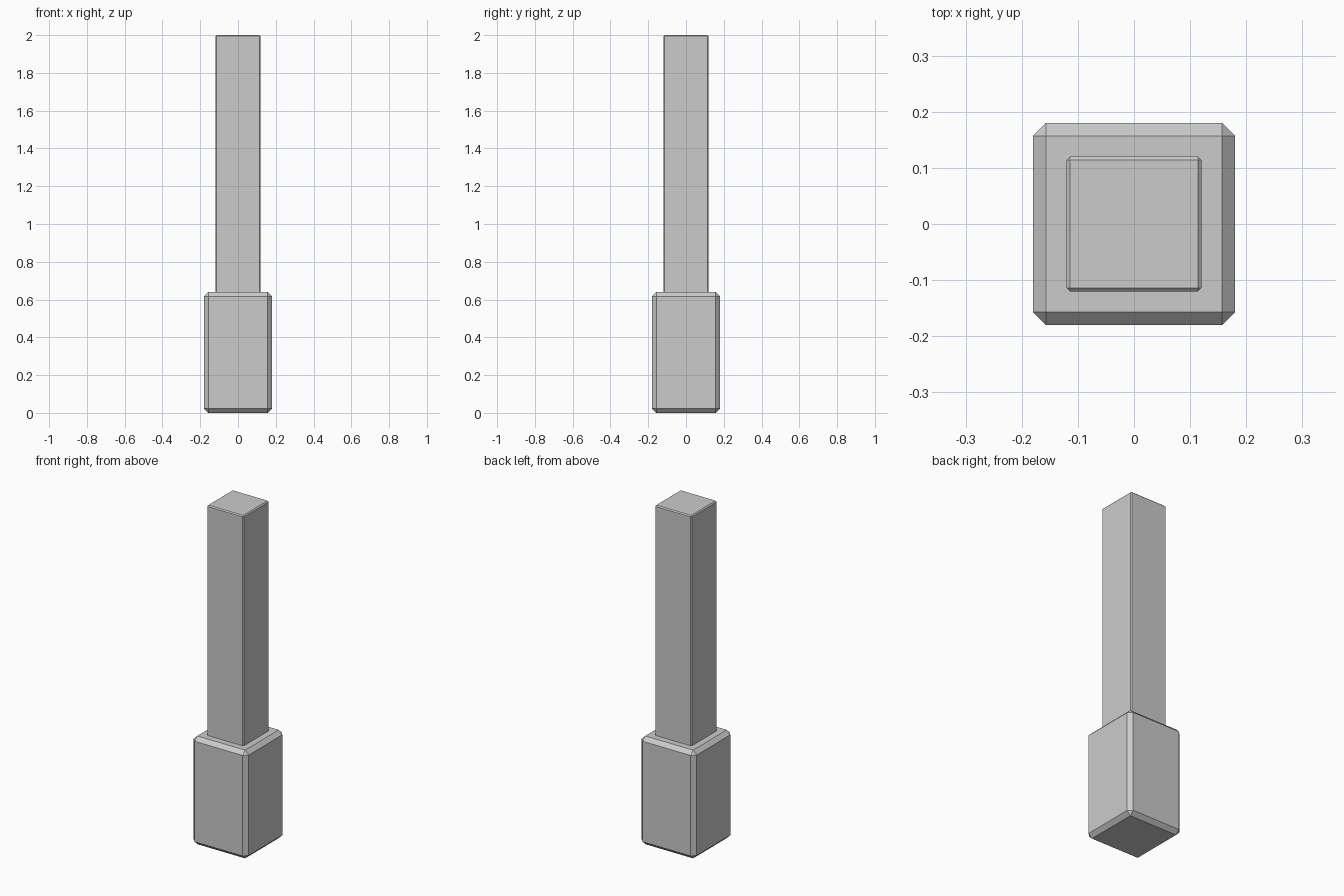
import bpy
import bmesh
from mathutils import Matrix

cube = bpy.data.objects.get("Cube")
if cube:
    bpy.data.objects.remove(cube, do_unlink=True)

# Single plain grey finish
grey = bpy.data.materials.new("light_grey")
grey.use_nodes = True
colour = (0.6, 0.6, 0.6, 1.0)
grey.diffuse_color = colour
grey.node_tree.nodes["Principled BSDF"].inputs["Base Color"].default_value = colour


def chamfered_block(name, width, z0, z1, chamfer):
    """Square block from z0 to z1 with flat chamfers on every edge."""
    bm = bmesh.new()
    size = Matrix.Diagonal((width, width, z1 - z0, 1))
    bmesh.ops.create_cube(bm, size=1, matrix=Matrix.Translation((0, 0, (z0 + z1) / 2)) @ size)
    mesh = bpy.data.meshes.new(name)
    bm.to_mesh(mesh)
    bm.free()
    mesh.materials.append(grey)
    obj = bpy.data.objects.new(name, mesh)
    bpy.context.collection.objects.link(obj)
    bevel = obj.modifiers.new("chamfer", 'BEVEL')
    bevel.width = chamfer
    bevel.segments = 1
    return obj


# Wide lower block and the slim post rising out of it
chamfered_block("base_block", 0.36, 0.0, 0.64, 0.023)
chamfered_block("post", 0.24, 0.60, 2.0, 0.006)
